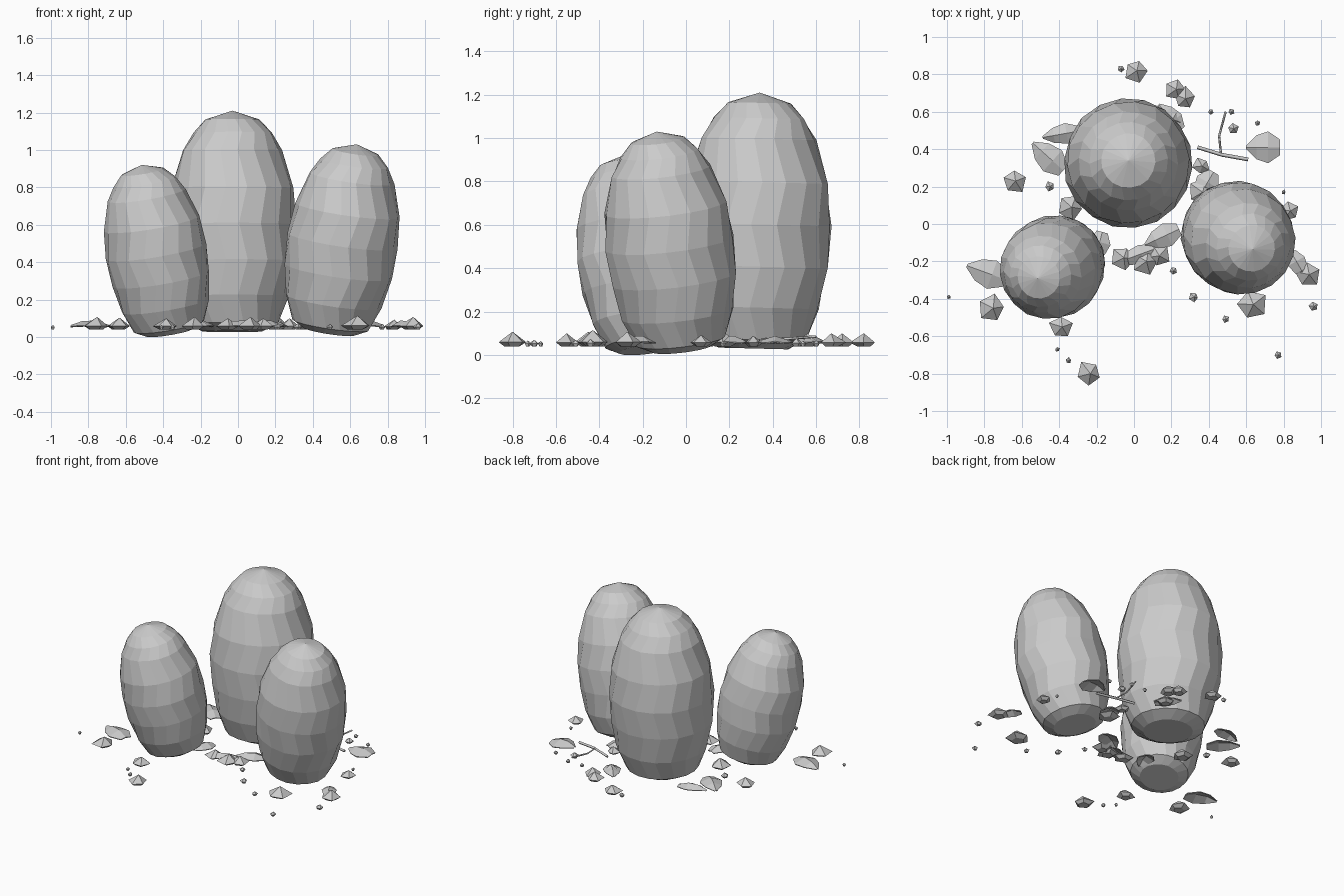
import bpy, bmesh, math, random
from mathutils import Vector

random.seed(4)
if "Cube" in bpy.data.objects:
    bpy.data.objects.remove(bpy.data.objects["Cube"])

stone = bpy.data.materials.new("stone grey")
stone.use_nodes = True
GREY = (0.6, 0.6, 0.6, 1)
stone.diffuse_color = GREY
stone.node_tree.nodes["Principled BSDF"].inputs["Base Color"].default_value = GREY


def finish(name, bm):
    bmesh.ops.recalc_face_normals(bm, faces=bm.faces)
    mesh = bpy.data.meshes.new(name)
    bm.to_mesh(mesh)
    bm.free()
    mesh.materials.append(stone)
    obj = bpy.data.objects.new(name, mesh)
    bpy.context.collection.objects.link(obj)
    return obj


def ring(bm, sides, radius, z, turn=0, jitter=0):
    verts = []
    for i in range(sides):
        a = math.tau * (i + turn) / sides
        r = radius * (1 + random.uniform(-jitter, jitter))
        verts.append(bm.verts.new((r * math.cos(a), r * math.sin(a), z)))
    return verts


def bridge(bm, low, high):
    n = len(low)
    for i in range(n):
        j = (i + 1) % n
        bm.faces.new((low[i], low[j], high[j], high[i]))


def fan(bm, loop, tip):
    for i, v in enumerate(loop):
        bm.faces.new((v, loop[(i + 1) % len(loop)], tip))


# Eggs: flat base, faceted rings turned back and forth, shallow crown
PROFILE = [(0, .47), (.035, .7), (.16, .87), (.32, .97), (.485, 1), (.65, .95),
           (.82, .77), (.9, .61), (.96, .42)]


def egg(name, base, top, radius, sides=18):
    base, top = Vector(base), Vector(top)
    axis = top - base
    bm = bmesh.new()
    rings = [ring(bm, sides, f * radius, t * axis.length,
                  .2 if k % 2 else -.2, .012)
             for k, (t, f) in enumerate(PROFILE)]
    for low, high in zip(rings, rings[1:]):
        bridge(bm, low, high)
    bm.faces.new(rings[0])
    fan(bm, rings[-1], bm.verts.new((0, 0, axis.length)))
    obj = finish(name, bm)
    obj.location = base
    obj.rotation_mode = 'QUATERNION'
    obj.rotation_quaternion = Vector((0, 0, 1)).rotation_difference(axis)


egg("back_egg", (-.03, .31, .03), (-.03, .34, 1.21), .345)
egg("right_egg", (-.365, -.18, .025), (-.515, -.29, .92), .272)
egg("left_egg", (.49, -.02, .03), (.635, -.135, 1.03), .297)


# Pebbles: low five-sided stones with a peak and a small underside
def pebble(index, x, y, r):
    bm = bmesh.new()
    turn = random.random()
    waist = ring(bm, 5, r, .012 + r * .1, turn, .15)
    under = ring(bm, 5, r * .55, 0, turn)
    bridge(bm, under, waist)
    bm.faces.new(under)
    fan(bm, waist, bm.verts.new((r * .1, 0, .015 + r * .75)))
    finish(f"pebble_{index}", bm).location = (x, y, .04)


PEBBLES = [(-.64, .23, .065), (-.76, -.45, .07), (-.39, -.55, .06),
           (-.24, -.8, .07), (.01, .82, .06), (-.07, .83, .02), (.22, .72, .06),
           (.27, .67, .06), (.53, .51, .03), (.41, .6, .015), (.52, .6, .017),
           (.66, .54, .015), (-.45, .2, .027), (.36, .31, .045), (.63, -.43, .08),
           (.49, -.51, .02), (.32, -.39, .025), (.21, -.25, .02), (.93, -.27, .07),
           (.96, -.44, .025), (.77, -.7, .02), (-.99, -.39, .012),
           (-.41, -.67, .013), (-.35, -.73, .016), (.8, .17, .012),
           (.83, .07, .05), (.06, -.2, .07), (-.06, -.18, .06), (.13, -.17, .06),
           (-.34, .09, .07), (.2, .56, .06), (.36, .17, .07)]
for i, p in enumerate(PEBBLES):
    pebble(i, *p)


# Shell flakes: thin curved shards, pointed at one end and broad at the other
def flake(index, x, y, length, width, angle):
    bm = bmesh.new()
    rows = []
    for t, w in ((-.5, .12), (-.2, .75), (.15, 1), (.5, .5)):
        rows.append([bm.verts.new((t * length, s * w * width / 2,
                     .035 * (1 - 3 * t * t) * (1 - .8 * abs(s))))
                     for s in (-1, 0, 1)])
    for a, b in zip(rows, rows[1:]):
        for k in range(2):
            bm.faces.new((a[k], a[k + 1], b[k + 1], b[k]))
    obj = finish(f"flake_{index}", bm)
    obj.location = (x, y, .055)
    obj.rotation_euler.z = math.radians(angle)
    shell = obj.modifiers.new("thickness", 'SOLIDIFY')
    shell.thickness = .006


FLAKES = [(-.79, -.26, .22, .16, -20), (-.46, .36, .22, .15, -42),
          (-.39, .48, .2, .11, 10), (.69, .41, .18, .17, 0),
          (.15, -.07, .2, .13, 25), (.38, .2, .18, .13, 60),
          (.88, -.22, .16, .1, 120), (-.19, -.12, .16, .12, 75),
          (.01, -.17, .22, .1, 20), (.19, .57, .18, .12, -50)]
for i, f in enumerate(FLAKES):
    flake(i, *f)


# Twig: a short stick with one forked branch
def stick(name, points, radius):
    curve = bpy.data.curves.new(name, 'CURVE')
    curve.dimensions = '3D'
    curve.bevel_depth = radius
    curve.bevel_resolution = 0
    curve.use_fill_caps = True
    spline = curve.splines.new('POLY')
    spline.points.add(len(points) - 1)
    for point, co in zip(spline.points, points):
        point.co = (*co, 1)
    curve.materials.append(stone)
    bpy.context.collection.objects.link(bpy.data.objects.new(name, curve))


stick("twig", [(.34, .41, .06), (.47, .37, .07), (.61, .345, .065)], .01)
stick("twig_branch", [(.465, .375, .07), (.455, .47, .075), (.49, .6, .085)], .006)
